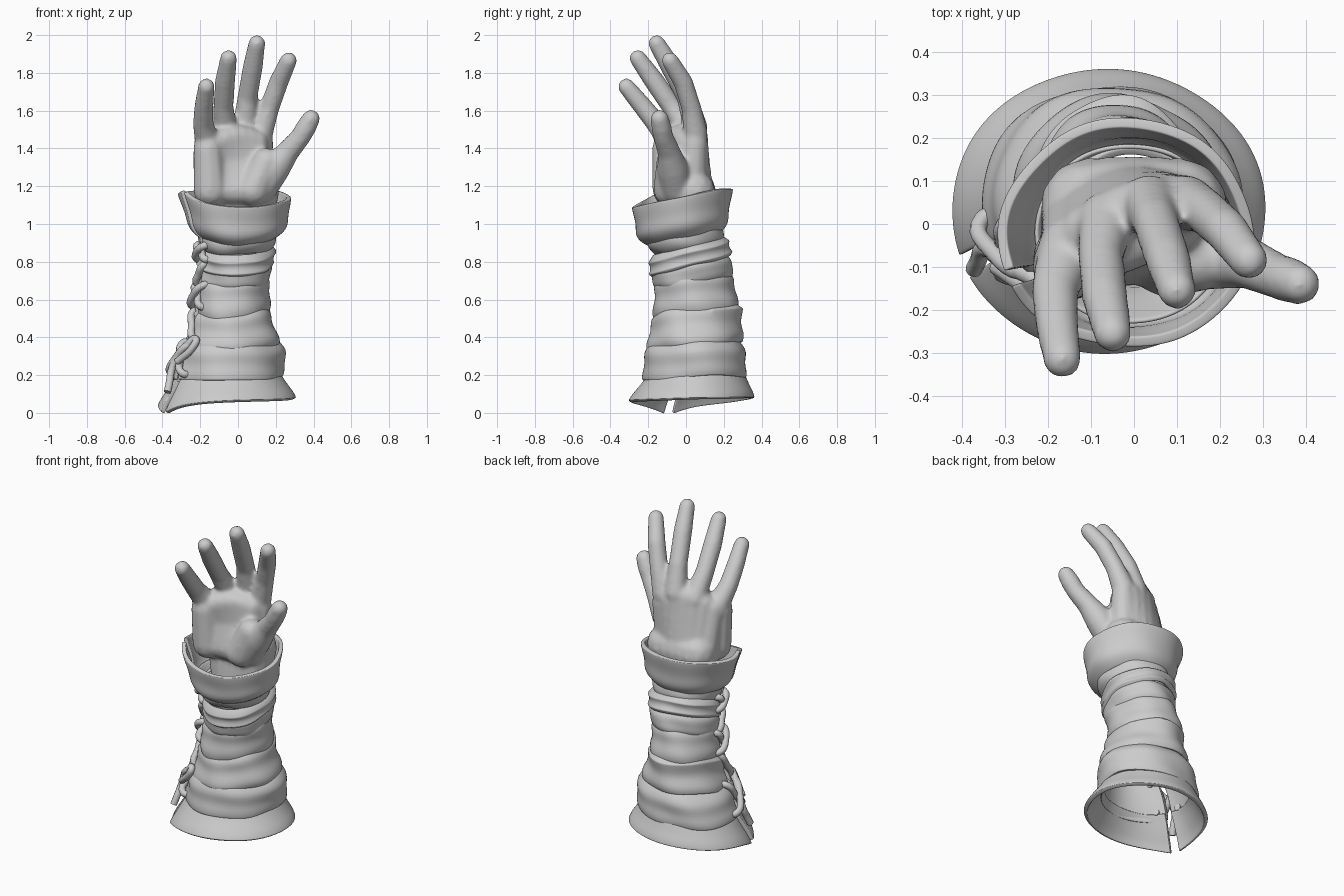
import bpy, bmesh, math, random
from mathutils import Vector, Matrix

if "Cube" in bpy.data.objects:
    bpy.data.objects.remove(bpy.data.objects["Cube"])

SLIT = math.radians(203)

# Sleeve envelope: z, xmin, xmax, ymin, ymax
ENV = [(0.07, -.43, .31, -.305, .365), (0.19, -.355, .24, -.225, .325), (0.30, -.32, .24, -.21, .315),
       (0.42, -.26, .195, -.20, .285), (0.52, -.24, .165, -.18, .285), (0.65, -.22, .16, -.17, .25),
       (0.76, -.21, .18, -.18, .24), (0.86, -.205, .185, -.18, .215), (0.92, -.22, .21, -.22, .205),
       (1.00, -.265, .255, -.265, .22), (1.16, -.32, .28, -.29, .245)]


def env(z):
    z = min(max(z, ENV[0][0]), ENV[-1][0])
    for a, b in zip(ENV, ENV[1:]):
        if z <= b[0]:
            t = (z - a[0]) / (b[0] - a[0])
            return [p + (q - p) * t for p, q in zip(a[1:], b[1:])]


def on_sleeve(z, ang, out=0.0):
    x0, x1, y0, y1 = env(z)
    return Vector(((x0 + x1) / 2 + ((x1 - x0) / 2 + out) * math.cos(ang),
                   (y0 + y1) / 2 + ((y1 - y0) / 2 + out) * math.sin(ang), z))


def new_object(name, data):
    ob = bpy.data.objects.new(name, data)
    bpy.context.collection.objects.link(ob)
    return ob


def band(name, z0, z1, tx, ty, offs, thick=0.022, gap=0.07, wob=0.006, lift=0.0, seed=0):
    """Wrapped strip, open along the slit; offs = radial offsets from bottom to top.
    Positive lift raises the top corners at the slit, negative drops the bottom ones."""
    rnd = random.Random(seed)
    ph = [rnd.uniform(0, 6.28) for _ in range(4)]
    n, m = 56, len(offs)
    bm = bmesh.new()
    rows = []
    for j, o in enumerate(offs):
        t = j / (m - 1)
        row = []
        for i in range(n + 1):
            u = i / n
            a = SLIT + gap + u * (2 * math.pi - 2 * gap)
            r = o + wob * (math.sin(3 * a + ph[0] + 2 * t) + .6 * math.sin(6 * a + ph[1] + 3 * t))
            p = on_sleeve(z0 + (z1 - z0) * t, a, r)
            p.z += tx * p.x + ty * p.y + 1.2 * wob * math.sin(2 * a + ph[2]) + .5 * wob * math.sin(4 * a + ph[3])
            p.z += lift * (t if lift > 0 else 1 - t) * abs(2 * u - 1) ** 8
            row.append(bm.verts.new(p))
        rows.append(row)
    for r0, r1 in zip(rows, rows[1:]):
        for i in range(n):
            bm.faces.new((r0[i], r0[i + 1], r1[i + 1], r1[i])).smooth = True
    me = bpy.data.meshes.new(name)
    bm.to_mesh(me)
    bm.free()
    ob = new_object(name, me)
    s = ob.modifiers.new("thickness", 'SOLIDIFY')
    s.thickness, s.offset = thick, -1
    b = ob.modifiers.new("soft_edges", 'BEVEL')
    b.width, b.segments, b.limit_method = .005, 2, 'ANGLE'
    b.angle_limit = math.radians(50)
    ss = ob.modifiers.new("smooth", 'SUBSURF')
    ss.levels = ss.render_levels = 1
    return ob


# Sleeve: inner lining, flared hem, overlapping wraps, turned-back cuff
band("sleeve_lining", .17, 1.0, 0, .05, [-.03] * 14, .012, wob=.002)
band("flared_hem", .072, .22, .03, .02, [0, .002, -.004, -.008, -.010, -.025], .026, gap=.08, wob=.002,
     lift=-.052, seed=1)
band("wrap_1", .18, .39, .03, .02, [-.006, .006, .0, .006, .016, .004, -.022], seed=2)
band("wrap_2", .345, .56, .03, .12, [-.008, .01, .006, -.004, .003, .012, -.022], seed=3)
band("wrap_3", .515, .72, .0, .12, [-.01, .004, .006, -.002, .0, .004, -.018], wob=.005, seed=4)
band("wrap_4", .675, .81, .0, .16, [-.012, .002, .0, .004, .002, -.022], wob=.005, seed=5)
band("wrap_5", .765, .885, -.02, .28, [-.006, .014, .006, .006, .018, .004, -.025], wob=.004, seed=6)
band("wrap_6", .865, .97, .0, .2, [-.02, -.008, -.01, -.02, -.04], wob=.004, seed=7)
band("folded_cuff", .925, 1.145, .0, .18, [-.022, .008, .006, .0, .0, .004, .004], .026,
     wob=.004, lift=.045, seed=8)


# Lacing across the slit
def lace(name, pts, r=.02):
    cu = bpy.data.curves.new(name, 'CURVE')
    cu.dimensions, cu.bevel_depth, cu.bevel_resolution = '3D', r, 3
    cu.resolution_u, cu.use_fill_caps = 6, True
    sp = cu.splines.new('BEZIER')
    sp.bezier_points.add(len(pts) - 1)
    for bp, (z, da, out) in zip(sp.bezier_points, pts):
        bp.co = on_sleeve(z, SLIT + da, out)
        bp.handle_left_type = bp.handle_right_type = 'AUTO'
    return new_object(name, cu)


for k, (z, h, w) in enumerate([(.29, .08, .3), (.62, .055, .3), (.85, .035, .28)]):
    for s in (-1, 1):
        lace(f"lace_cross_{k}_{'a' if s > 0 else 'b'}",
             [(z - h, -s * w, -.05), (z - h, -s * w * .85, .01), (z, 0, .018 + .014 * s),
              (z + h, s * w * .85, .01), (z + h, s * w, -.05)])
for k, (za, zb, s) in enumerate([(.38, .55, 1), (.67, .80, -1)]):
    lace(f"lace_link_{k}", [(za, s * .2, -.02), (za + .02, s * .16, .01), ((za + zb) / 2, 0, .012),
                            (zb - .02, -s * .16, .01), (zb, -s * .2, -.02)])
lace("lace_loop", [(.28, .02, .03), (.36, .2, .025), (.39, .36, .02), (.35, .38, .025), (.27, .12, .035)])
lace("lace_tail", [(.29, .0, .03), (.22, -.03, .03), (.16, .03, .02), (.11, .06, .005)])


# Hand: tapered limbs fused into one smooth skin
hand_bm = bmesh.new()


def limb(*pts):
    for (ax, ay, az, ar), (bx, by, bz, br) in zip(pts, pts[1:]):
        a, b = Vector((ax, ay, az)), Vector((bx, by, bz))
        steps = max(2, int((b - a).length / (min(ar, br) * .22)))
        for i in range(steps + 1):
            t = i / steps
            bmesh.ops.create_icosphere(hand_bm, subdivisions=2, radius=ar + (br - ar) * t,
                                       matrix=Matrix.Translation(a.lerp(b, t)))


# fingers: knuckle, joints, tip
limb((.12, .05, 1.48, .068), (.165, .03, 1.61, .055), (.215, -.015, 1.75, .054), (.268, -.085, 1.866, .047))
limb((.035, .05, 1.51, .068), (.05, .005, 1.67, .056), (.078, -.08, 1.83, .056), (.10, -.155, 1.957, .047))
limb((-.065, .01, 1.48, .068), (-.078, -.075, 1.62, .056), (-.068, -.17, 1.76, .056), (-.05, -.255, 1.878, .047))
limb((-.155, -.06, 1.40, .072), (-.185, -.155, 1.53, .057), (-.18, -.235, 1.63, .053), (-.167, -.315, 1.727, .047))
# thumb
limb((.12, -.05, 1.19, .09), (.19, -.07, 1.29, .085), (.262, -.09, 1.38, .063),
     (.33, -.12, 1.46, .055), (.36, -.13, 1.51, .056), (.387, -.14, 1.558, .05))
# palm bones, pads and forearm
for i in range(7):
    u = i / 6
    limb((-.13 + .22 * u, .02 + .045 * math.sin(3.1 * u), 1.13, .09),
         (-.15 + .27 * u, -.05 + .10 * math.sin(1.8 * u), 1.42 + .07 * math.sin(3 * u), .07))
    limb((-.13 + .22 * u, -.065, 1.18, .082),
         (-.14 + .22 * u, -.06 + .05 * u, 1.33, .076),
         (-.155 + .25 * u, -.10 + .10 * u, 1.41 + .05 * math.sin(2.6 * u), .068))
limb((.08, -.085, 1.18, .09), (.15, -.085, 1.33, .075))
limb((-.145, -.085, 1.18, .095), (-.158, -.10, 1.40, .082))
for i in range(5):
    x = -.1 + .05 * i
    limb((x * .6, .01, .86, .10), (x * .75, .02, .98, .11), (x * 1.05, .045 - .6 * x * x, 1.17, .118))

hand_me = bpy.data.meshes.new("hand")
hand_bm.to_mesh(hand_me)
hand_bm.free()
hand = new_object("hand", hand_me)
rm = hand.modifiers.new("fuse", 'REMESH')
rm.mode, rm.voxel_size, rm.use_smooth_shade = 'VOXEL', .011, True
sm = hand.modifiers.new("soften", 'SMOOTH')
sm.factor, sm.iterations = .5, 14
